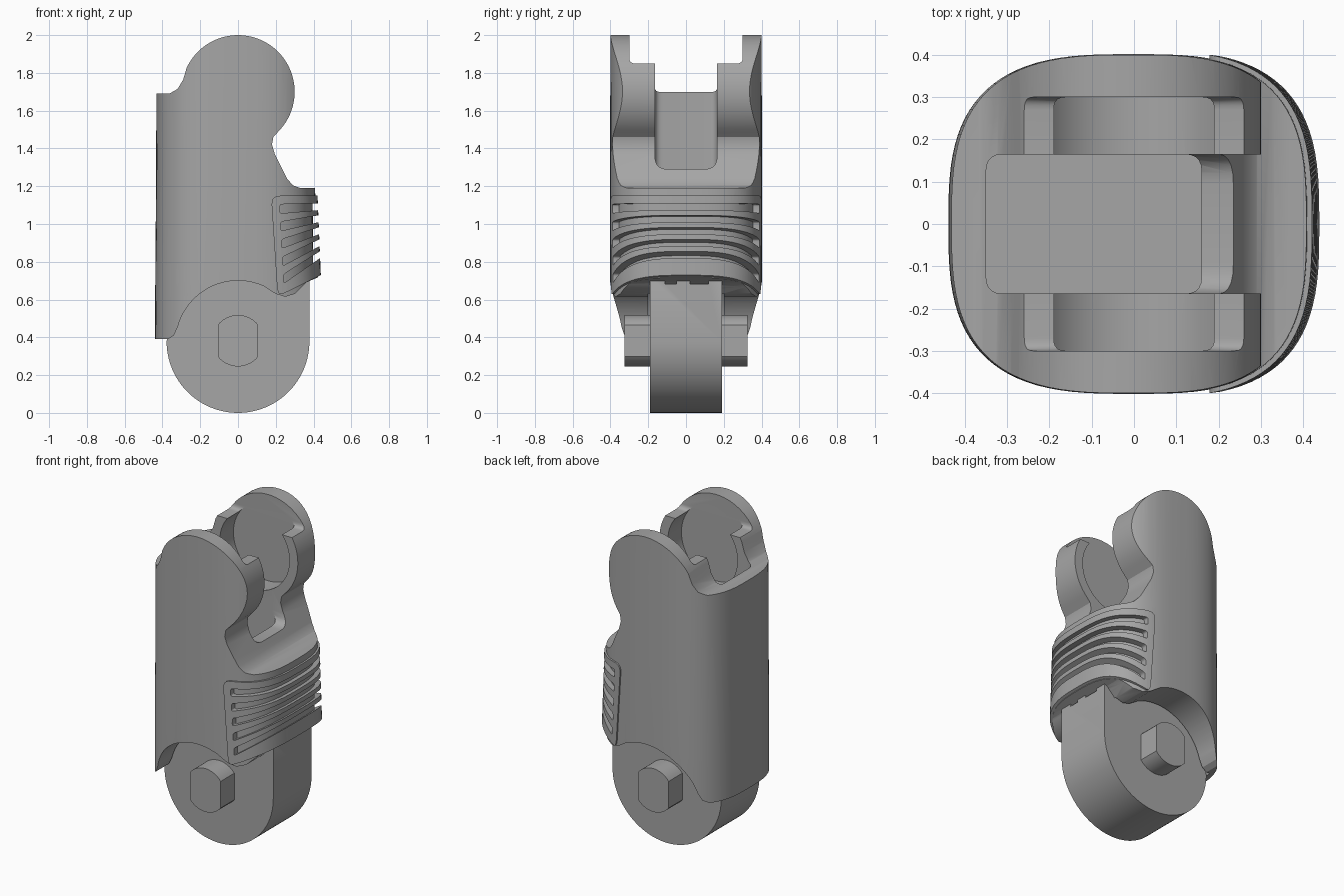
import bpy, bmesh
from math import sin, cos, radians, copysign, pi

cube = bpy.data.objects.get("Cube")
if cube:
    bpy.data.objects.remove(cube, do_unlink=True)

grey = bpy.data.materials.new("plain_grey")
grey.use_nodes = True
COLOR = (0.38, 0.38, 0.38, 1)
grey.diffuse_color = COLOR
grey.node_tree.nodes["Principled BSDF"].inputs["Base Color"].default_value = COLOR


def arc(cx, cz, r, start, end, n=32):
    angles = [radians(start + (end - start) * i / n) for i in range(n + 1)]
    return [(cx + r * cos(a), cz + r * sin(a)) for a in angles]


def rounded(points, r, n=5):
    """Round every corner of a polygon with a quadratic curve."""
    result = []
    for i, (x, z) in enumerate(points):
        ends = []
        for px, pz in (points[i - 1], points[(i + 1) % len(points)]):
            d = ((px - x) ** 2 + (pz - z) ** 2) ** 0.5
            k = min(r / d, 0.49)
            ends.append((x + (px - x) * k, z + (pz - z) * k))
        for j in range(n + 1):
            t = j / n
            result.append(tuple((1 - t) ** 2 * a + 2 * t * (1 - t) * c + t * t * b
                                for a, c, b in zip(ends[0], (x, z), ends[1])))
    return result


def loft(name, rings):
    """Closed solid through rings with equal point counts."""
    bm = bmesh.new()
    loops = [[bm.verts.new(p) for p in ring] for ring in rings]
    n = len(loops[0])
    for low, high in zip(loops, loops[1:]):
        for i in range(n):
            j = (i + 1) % n
            bm.faces.new((low[i], low[j], high[j], high[i]))
    bm.faces.new(loops[0][::-1])
    bm.faces.new(loops[-1])
    bmesh.ops.recalc_face_normals(bm, faces=bm.faces)
    mesh = bpy.data.meshes.new(name)
    bm.to_mesh(mesh)
    bm.free()
    mesh.materials.append(grey)
    ob = bpy.data.objects.new(name, mesh)
    bpy.context.collection.objects.link(ob)
    return ob


def prism_y(name, profile, y0, y1):
    return loft(name, [[(x, y, z) for x, z in profile] for y in (y0, y1)])


def section(z, left, right, half, n=96):
    """Squarish oval, with separate left and right reach."""
    ring = []
    for i in range(n):
        c, s = cos(2 * pi * i / n), sin(2 * pi * i / n)
        x = copysign(abs(c) ** 0.667, c) * (right if c > 0 else left)
        ring.append((x, copysign(abs(s) ** 0.667, s) * half, z))
    return ring


def combine(ob, other, operation):
    mod = ob.modifiers.new("cut", 'BOOLEAN')
    mod.operation, mod.object, mod.solver = operation, other, 'EXACT'
    graph = bpy.context.evaluated_depsgraph_get()
    mesh = bpy.data.meshes.new_from_object(ob.evaluated_get(graph))
    ob.modifiers.clear()
    ob.data = mesh
    bpy.data.objects.remove(other, do_unlink=True)


# Housing: oval column trimmed by the side profile
housing = loft("housing", [section(0.2, 0.44, 0.43, 0.4), section(0.7, 0.438, 0.424, 0.402),
                           section(1.19, 0.434, 0.408, 0.402), section(2.2, 0.43, 0.4, 0.4)])
outline = [(-0.7, 0.39), (-0.37, 0.39), (-0.34, 0.41)]
outline += arc(0, 0.37, 0.33, 165, 65)
outline += [(0.2, 0.63), (0.25, 0.615), (0.3, 0.63), (0.36, 0.69), (0.7, 0.84)]
outline += [(0.7, 1.19), (0.33, 1.19), (0.29, 1.205), (0.26, 1.24),
            (0.195, 1.37), (0.18, 1.42), (0.187, 1.46)]
outline += arc(0, 1.7, 0.3, -45, 155, 48)
outline += [(-0.29, 1.765), (-0.32, 1.715), (-0.36, 1.692), (-0.7, 1.69)]
combine(housing, prism_y("outline", outline, -0.7, 0.7), 'INTERSECT')

# Raised grip panel wrapping around the left side
grip = loft("grip", [section(0.5, 0.43, 0.448, 0.411), section(1.3, 0.43, 0.415, 0.411)])
panel = rounded([(0.175, 1.15), (0.21, 0.62), (0.26, 0.64), (0.7, 0.86), (0.7, 1.15)], 0.05)
combine(grip, prism_y("panel", panel, -0.7, 0.7), 'INTERSECT')
core = loft("grip_core", [section(0.4, 0.6, 0.37, 0.35), section(1.4, 0.6, 0.37, 0.35)])
combine(grip, core, 'DIFFERENCE')
combine(housing, grip, 'UNION')

# Fanned grip slots
for i in range(5):
    x, z = 0.222 + 0.005 * i, 1.08 - 0.0925 * i
    rise = (0.01 + 0.027 * i) * 2
    bar = [(x, z - 0.024), (0.6, z - 0.012 + rise), (0.6, z + 0.015 + rise), (x, z + 0.024)]
    slot = prism_y("slot", rounded(bar, 0.012), -0.7, 0.7)
    floor = loft("slot_floor", [section(0.3, 0.6, 0.402, 0.38), section(1.5, 0.6, 0.392, 0.38)])
    combine(slot, floor, 'DIFFERENCE')
    combine(housing, slot, 'DIFFERENCE')

# Fork: central well, open side slot, round joint seats and lowered shoulders
well = rounded([(-0.35, -0.165), (0.16, -0.165), (0.16, 0.165), (-0.35, 0.165)], 0.04)
combine(housing, loft("well", [[(x, y, z) for x, y in well] for z in (0.9, 2.3)]), 'DIFFERENCE')
gap = rounded([(-0.165, 1.29), (0.165, 1.29), (0.165, 2.3), (-0.165, 2.3)], 0.07)
combine(housing, loft("gap", [[(x, y, z) for y, z in gap] for x in (-0.1, 0.8)]), 'DIFFERENCE')
seat = arc(0, 1.7, 0.242, 0, 355, 71)
combine(housing, prism_y("seat", seat, -0.3, 0.3), 'DIFFERENCE')
shoulder = rounded([(-0.3, 1.85), (0.3, 1.85), (0.3, 2.3), (-0.3, 2.3)], 0.03)
combine(housing, loft("shoulder", [[(x, y, z) for y, z in shoulder] for x in (-0.7, 0.7)]),
        'DIFFERENCE')

# Clearance around the lower knuckle
combine(housing, prism_y("clearance", arc(0, 0.38, 0.395, 0, 355, 71), -0.2, 0.2), 'DIFFERENCE')

# Lower knuckle with two small openings near its top
knuckle = prism_y("lower_knuckle", [(-0.3, 0.8), (-0.378, 0.38)]
                  + arc(0, 0.378, 0.378, 180, 360, 48)[1:] + [(0.378, 0.72), (0.34, 0.8)],
                  -0.19, 0.19)
for y0, y1 in ((-0.11, -0.05), (0.02, 0.12)):
    hole = [(0.33, 0.683), (0.5, 0.683), (0.5, 0.705), (0.33, 0.705)]
    combine(knuckle, prism_y("opening", hole, y0, y1), 'DIFFERENCE')

# Hinge pin with two flats
flat = 38
pin = prism_y("hinge_pin", arc(0, 0.382, 0.136, flat, 180 - flat, 16)
              + arc(0, 0.382, 0.136, 180 + flat, 360 - flat, 16), -0.325, 0.325)

for ob in (housing, knuckle, pin):
    bpy.ops.object.select_all(action='DESELECT')
    ob.select_set(True)
    bpy.context.view_layer.objects.active = ob
    bpy.ops.object.shade_smooth_by_angle(angle=radians(30))
